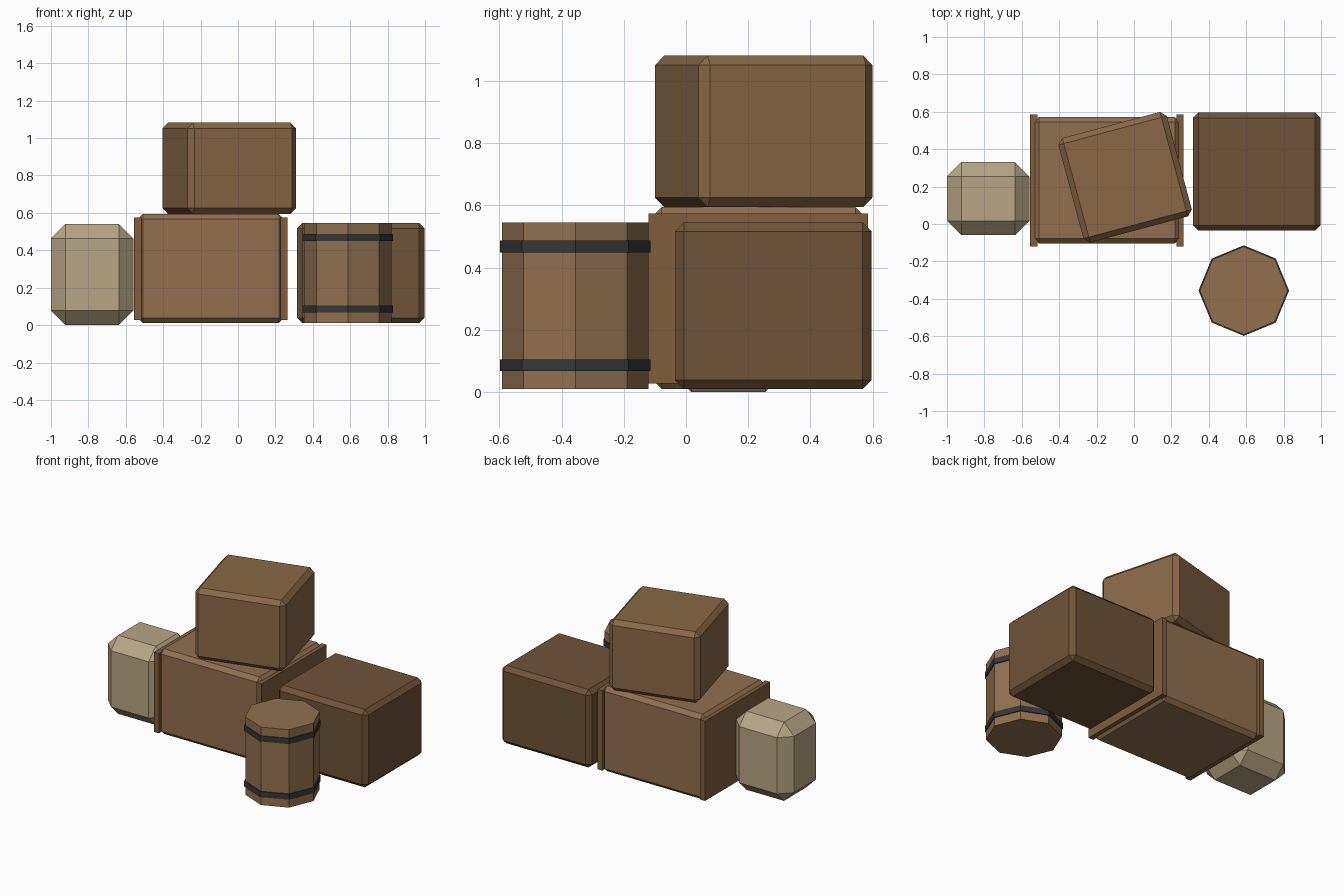
import bpy
from math import radians

if "Cube" in bpy.data.objects:
    bpy.data.objects.remove(bpy.data.objects["Cube"])


def material(name, r, g, b):
    # sRGB 0-255 to linear viewport colour
    m = bpy.data.materials.new(name)
    m.diffuse_color = [((c / 255 + 0.055) / 1.055) ** 2.4 for c in (r, g, b)] + [1]
    m.use_nodes = True
    m.node_tree.nodes["Principled BSDF"].inputs["Base Color"].default_value = m.diffuse_color
    return m


WOOD = material("wood", 146, 112, 79)
MID_WOOD = material("mid_wood", 138, 105, 71)
TRIM_WOOD = material("trim_wood", 128, 94, 62)
DARK_WOOD = material("dark_wood", 112, 83, 56)
CLOTH = material("cloth", 184, 166, 133)
IRON = material("iron", 54, 55, 58)


def box(name, x, y, z, mat, bevel=0.0):
    """Box from (min, max) ranges, with a one-segment chamfer."""
    bpy.ops.mesh.primitive_cube_add(size=1, location=[sum(r) / 2 for r in (x, y, z)])
    ob = bpy.context.object
    ob.name = name
    ob.scale = [r[1] - r[0] for r in (x, y, z)]
    bpy.ops.object.transform_apply(location=False, rotation=False, scale=True)
    ob.data.materials.append(mat)
    if bevel:
        mod = ob.modifiers.new("chamfer", 'BEVEL')
        mod.width = bevel
        mod.segments = 1
    return ob


def octagon(name, radius, z, mat):
    """Eight-sided drum standing at the barrel position."""
    bpy.ops.mesh.primitive_cylinder_add(vertices=8, radius=radius, depth=z[1] - z[0],
                                        location=(0.587, -0.356, sum(z) / 2))
    ob = bpy.context.object
    ob.name = name
    ob.data.materials.append(mat)


# Large crate with an end panel on each side
box("large_crate", (-0.535, 0.245), (-0.105, 0.572), (0.01, 0.595), WOOD, 0.027)
for side, x in (("left", -0.555), ("right", 0.226)):
    box(f"end_panel_{side}", (x, x + 0.038), (-0.121, 0.586), (0.027, 0.575), TRIM_WOOD)

# Twisted crate stacked on top
top = box("top_crate", (-0.3475, 0.2525), (-0.039, 0.539), (0.595, 1.082), MID_WOOD, 0.03)
top.rotation_euler.z = radians(15)

# Dark crate on the right
box("dark_crate", (0.315, 0.998), (-0.036, 0.597), (0.01, 0.545), DARK_WOOD, 0.029)

# Sack on the left
box("sack", (-1.0, -0.56), (-0.06, 0.332), (0.0, 0.54), CLOTH, 0.077)

# Barrel with two iron hoops
octagon("barrel", 0.235, (0.01, 0.545), WOOD)
for name, z in (("lower_hoop", 0.067), ("upper_hoop", 0.449)):
    octagon(name, 0.242, (z, z + 0.038), IRON)
